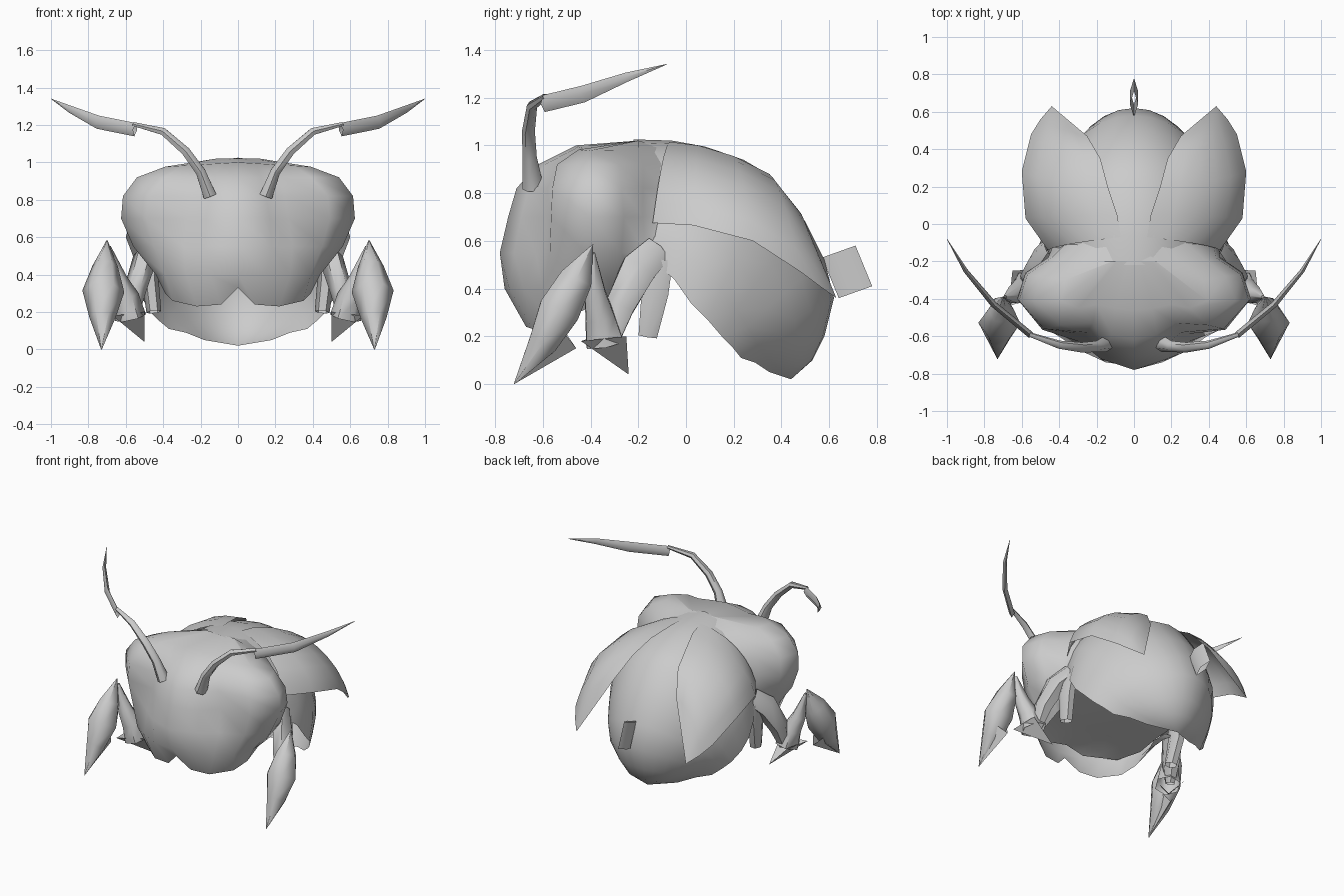
import bpy, math
from mathutils import Vector

if "Cube" in bpy.data.objects:
    bpy.data.objects.remove(bpy.data.objects["Cube"])

grey = bpy.data.materials.new("shell_grey")
grey.diffuse_color = (0.6, 0.6, 0.6, 1)
grey.use_nodes = True
grey.node_tree.nodes["Principled BSDF"].inputs["Base Color"].default_value = grey.diffuse_color


def make(name, verts, faces, angle=60):
    me = bpy.data.meshes.new(name)
    me.from_pydata([tuple(v) for v in verts], [], faces)
    me.materials.append(grey)
    ob = bpy.data.objects.new(name, me)
    bpy.context.collection.objects.link(ob)
    bpy.ops.object.select_all(action='DESELECT')
    ob.select_set(True)
    bpy.context.view_layer.objects.active = ob
    bpy.ops.object.mode_set(mode='EDIT')
    bpy.ops.mesh.select_all(action='SELECT')
    bpy.ops.mesh.remove_doubles(threshold=0.001)
    bpy.ops.mesh.normals_make_consistent(inside=False)
    bpy.ops.object.mode_set(mode='OBJECT')
    bpy.ops.object.shade_smooth_by_angle(angle=math.radians(angle))
    return ob


def grid(name, rows, angle=60, closed=False):
    n = len(rows[0])
    faces = []
    for i in range(len(rows) - 1):
        for j in range(n if closed else n - 1):
            k = (j + 1) % n
            faces.append((i*n + j, i*n + k, (i+1)*n + k, (i+1)*n + j))
    return make(name, [p for r in rows for p in r], faces, angle)


def both(name, build):
    for side, s in (("right", 1), ("left", -1)):
        build(f"{side}_{name}", s)


def tube(name, path, radii, sides=6, side_axis=(1, 0, 0)):
    """Loft of elliptical rings; each radius is (along side axis, across it)."""
    pts = [Vector(p) for p in path]
    rows = []
    for i, p in enumerate(pts):
        d = (pts[min(i+1, len(pts)-1)] - pts[max(i-1, 0)]).normalized()
        u = Vector(side_axis)
        u = (u - d * u.dot(d)).normalized()
        v = d.cross(u)
        a, b = radii[i]
        rows.append([p + u*a*math.cos(t) + v*b*math.sin(t)
                     for t in (2*math.pi*k/sides for k in range(sides))])
    return grid(name, rows, 60, True)


def flip(pts, s):
    return [(x*s, y, z) for x, y, z in pts]


# Head with bulging eyes: half cross-sections (nose to waist), open below
sections = [
    (1.00, [(0, -.46), (.1, -.45), (.2, -.43), (.3, -.45), (.39, -.41), (.37, -.3), (.25, -.2), (.12, -.1)]),
    (.92, [(0, -.62), (.12, -.59), (.22, -.53), (.39, -.54), (.54, -.41), (.49, -.28), (.37, -.18), (.26, -.09)]),
    (.82, [(0, -.71), (.15, -.66), (.25, -.58), (.48, -.56), (.615, -.41), (.57, -.27), (.44, -.18), (.35, -.09)]),
    (.70, [(0, -.745), (.17, -.69), (.27, -.59), (.49, -.565), (.625, -.4), (.58, -.26), (.46, -.18), (.42, -.09)]),
    (.55, [(0, -.78), (.18, -.72), (.29, -.63), (.45, -.57), (.56, -.42), (.53, -.27), (.45, -.17), (.45, -.09)]),
    (.40, [(0, -.76), (.15, -.74), (.28, -.68), (.39, -.6), (.44, -.45), (.43, -.3), (.42, -.2), (.44, -.12)]),
    (.24, [(0, -.71), (.09, -.67), (.22, -.64), (.35, -.55), (.39, -.45), (.39, -.32), (.38, -.25), (.4, -.16)])]
hem = [.09, .0, -.01, .02, .06, .12, .16, .18]
rows = []
for i, (z, sec) in enumerate(sections):
    half = [(x, y, z - (x*.06 if i == 0 else 0) + (hem[j] if i == 6 else 0))
            for j, (x, y) in enumerate(sec)]
    rows.append(flip(half[:0:-1], -1) + half)
# crown: a flat bridge running back to the abdomen
rows.insert(0, [(x*.3, -.2, 1.02) for x, y, z in rows[0]])
grid("head", rows, 70)

# Belly: floor inside the chin, running back to the abdomen rim
floor = [(-.69, .39, .14), (-.6, .4, .36), (-.45, .42, .43), (-.28, .44, .42), (-.12, .47, .44)]
grid("belly", [[(w*k/3, y, z + .03*(1 - abs(k)/3)) for k in range(-3, 4)] for y, z, w in floor])

# Abdomen shell: arches from one lower rim to the other (top y,z / rim y,z / half width)
arches = [(-.22, 1.025, -.17, .52, .45), (-.06, 1.02, -.1, .48, .48), (.08, .995, -.05, .44, .51),
          (.24, .94, .02, .34, .52), (.36, .87, .09, .27, .51), (.5, .68, .15, .2, .47),
          (.58, .52, .19, .16, .43), (.62, .36, .23, .11, .37), (.58, .2, .29, .09, .28),
          (.53, .1, .35, .05, .18), (.44, .02, .44, .02, 0)]
rows = []
for i, (ty, tz, by, bz, w) in enumerate(arches):
    q = 1.15 if 4 < i < 9 else 1
    rows.append([(w*math.cos(t), by + (ty-by)*max(math.sin(t), 0)**q, bz + (tz-bz)*math.sin(t))
                 for t in (math.pi*k/14 for k in range(15))])
grid("abdomen", rows, 60)

# Wing cases: curved sheets between an inner and an outer edge
wing_edges = [((.07, -.07, 1.015), (.46, -.14, .675)), ((.09, .05, 1.0), (.58, .03, .665)),
              ((.14, .2, .955), (.60, .28, .6)), ((.18, .35, .88), (.55, .48, .47)),
              ((.25, .47, .73), (.50, .56, .41)), ((.44, .63, .36), (.44, .63, .36))]


def wing(name, s):
    rows = []
    for a, b in wing_edges:
        row = []
        for k in range(7):
            f = k/6
            t = math.pi/2*f
            # mostly elliptical, slightly flattened
            fx = .78*math.sin(t) + .22*f
            fz = .78*math.cos(t) + .22*(1 - f)
            row.append((s*(a[0] + (b[0]-a[0])*fx), a[1] + (b[1]-a[1])*f, b[2] + (a[2]-b[2])*fz))
        rows.append(row)
    grid(name, rows, 60)


both("wing", wing)

# Stinger: open diamond sleeve
front, back = Vector((0, .57, .53)), Vector((0, .71, .58))
mid = (front + back) / 2
ring = [front, mid + Vector((.022, 0, 0)), back, mid - Vector((.022, 0, 0))]
grid("stinger", [ring, [p + Vector((0, .07, -.17)) for p in ring]], 100, True)


# Antennae: round stalk and flattened blade
def antenna(name, s):
    tube(name + "_stalk", flip([(.15, -.64, .82), (.2, -.655, .95), (.28, -.66, 1.06),
                                (.4, -.645, 1.165), (.56, -.59, 1.205)], s),
         [(.045, .04), (.03, .03), (.027, .027), (.022, .022), (.012, .012)], 6, (0, 1, 0))
    tube(name + "_blade", flip([(.55, -.595, 1.175), (.75, -.43, 1.215),
                                (.9, -.25, 1.285), (1, -.08, 1.34)], s),
         [(.036, .018), (.036, .017), (.02, .012), (.001, .001)], 4, (0, 0, 1))


both("antenna", antenna)


# Legs: hip, flared shin, leaf-shaped claw and inner stub
def leg(name, s):
    tube(name + "_hip", flip([(.44, -.12, .56), (.5, -.2, .48), (.55, -.28, .32), (.57, -.31, .17)], s),
         [(.05, .07), (.065, .085), (.06, .07), (.035, .03)])
    tube(name + "_shin", flip([(.69, -.39, .55), (.645, -.38, .38), (.60, -.36, .28), (.575, -.34, .17)], s),
         [(.01, .01), (.05, .05), (.07, .07), (.085, .09)])
    tube(name + "_claw", flip([(.70, -.39, .585), (.71, -.46, .44), (.72, -.53, .31),
                               (.725, -.6, .17), (.73, -.72, 0)], s),
         [(.002, .002), (.07, .08), (.112, .1), (.07, .07), (.002, .002)])
    # Pointed flaps at the ends of the shin and claw
    make(name + "_shin_flap", flip([(.50, -.38, .2), (.67, -.44, .18), (.65, -.25, .2), (.50, -.24, .04)], s),
         [(0, 1, 3), (1, 2, 3)])
    make(name + "_claw_flap", flip([(.73, -.72, 0), (.66, -.52, .24), (.70, -.46, .15), (.79, -.53, .24)], s),
         [(0, 1, 2), (0, 2, 3)])
    tube(name + "_stub", flip([(.46, -.12, .52), (.47, -.13, .38), (.45, -.16, .2)], s),
         [(.035, .075), (.045, .065), (.04, .045)])


both("leg", leg)
